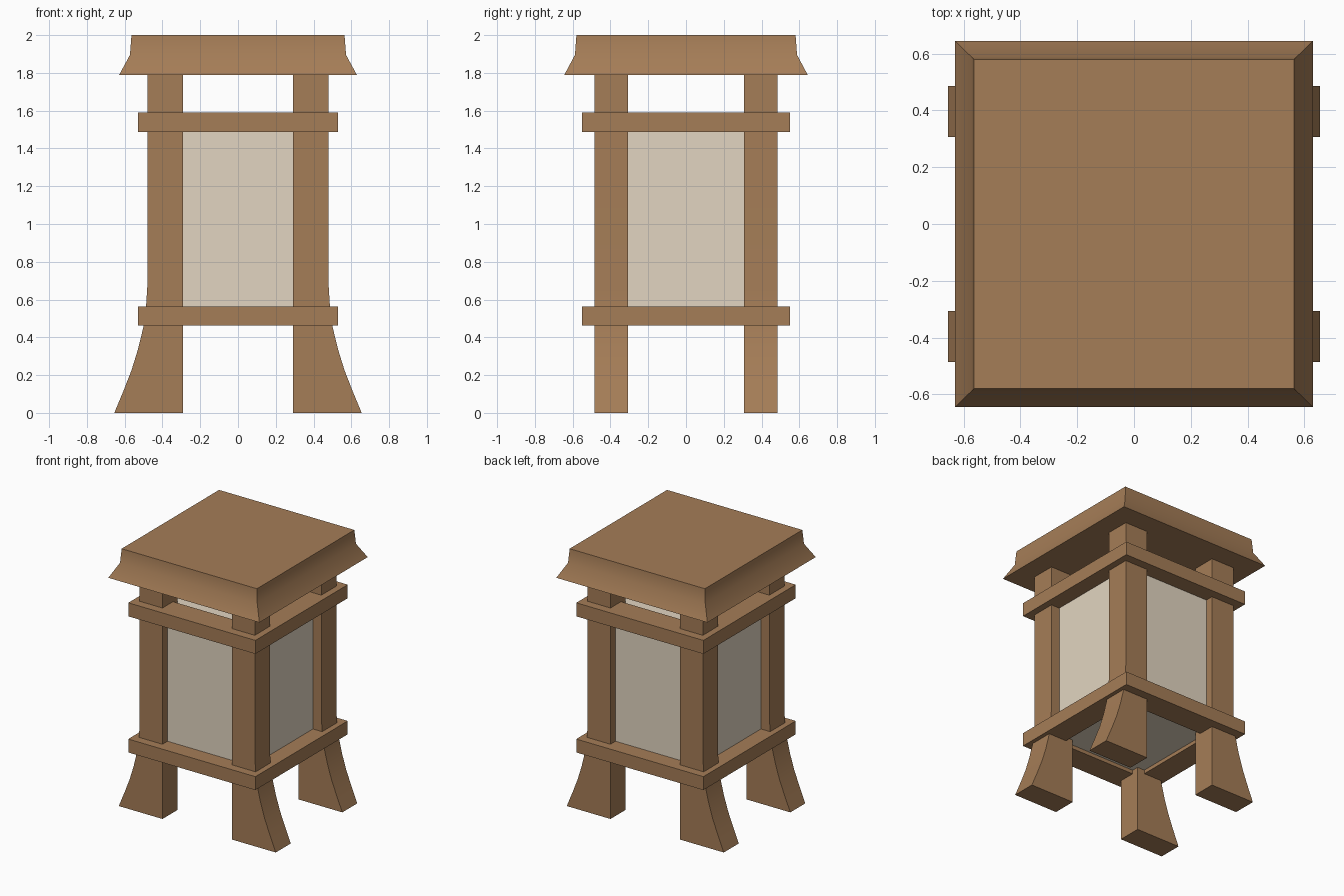
import bpy, bmesh, math

if "Cube" in bpy.data.objects:
    bpy.data.objects.remove(bpy.data.objects["Cube"])


def material(name, rgb):
    m = bpy.data.materials.new(name)
    m.diffuse_color = (*rgb, 1)
    m.use_nodes = True
    m.node_tree.nodes["Principled BSDF"].inputs["Base Color"].default_value = m.diffuse_color
    return m


wood = material("warm wood", (0.376, 0.205, 0.095))
paper = material("cream paper", (0.76, 0.665, 0.533))


def finish(name, bm, mat, smooth=False):
    bmesh.ops.recalc_face_normals(bm, faces=bm.faces)
    me = bpy.data.meshes.new(name)
    bm.to_mesh(me)
    bm.free()
    me.materials.append(mat)
    ob = bpy.data.objects.new(name, me)
    bpy.context.collection.objects.link(ob)
    if smooth:
        bpy.ops.object.select_all(action='DESELECT')
        ob.select_set(True)
        bpy.context.view_layer.objects.active = ob
        bpy.ops.object.shade_smooth_by_angle(angle=math.radians(30))
    return ob


def rect_loft(name, mat, sections, ring=False, smooth=False):
    """Skin rectangles (half x, half y, z); ring joins last to first, else ends are capped."""
    bm = bmesh.new()
    loops = [[bm.verts.new((sx * hx, sy * hy, z))
              for sx, sy in ((-1, -1), (1, -1), (1, 1), (-1, 1))]
             for hx, hy, z in sections]
    pairs = list(zip(loops, loops[1:]))
    if ring:
        pairs.append((loops[-1], loops[0]))
    else:
        bm.faces.new(loops[0])
        bm.faces.new(loops[-1])
    for a, b in pairs:
        for i in range(4):
            j = (i + 1) % 4
            bm.faces.new((a[i], a[j], b[j], b[i]))
    return finish(name, bm, mat, smooth)


# Posts with feet flaring outwards in x
flare = [(0.655, 0), (0.607, 0.115), (0.564, 0.225), (0.53, 0.335),
         (0.502, 0.45), (0.487, 0.56), (0.48, 0.67)]
profile = [(0.29, 0)] + flare + [(0.48, 1.79), (0.29, 1.79)]
for sx, side in ((-1, "left"), (1, "right")):
    for sy, end in ((-1, "front"), (1, "back")):
        bm = bmesh.new()
        face = bm.faces.new([bm.verts.new((sx * x, sy * 0.307, z)) for x, z in profile])
        ext = bmesh.ops.extrude_face_region(bm, geom=[face], use_keep_orig=True)
        moved = [g for g in ext["geom"] if isinstance(g, bmesh.types.BMVert)]
        bmesh.ops.translate(bm, verts=moved, vec=(0, sy * 0.178, 0))
        finish(f"{end}_{side}_post", bm, wood, True)

# Rail frames around the posts
for name, z0, z1 in (("lower_rail", 0.462, 0.563), ("upper_rail", 1.488, 1.59)):
    rect_loft(name, wood, [(0.53, 0.55, z0), (0.53, 0.55, z1),
                           (0.35, 0.36, z1), (0.35, 0.36, z0)], ring=True)

# Paper lantern box
rect_loft("paper_box", paper, [(0.41, 0.425, 0.49), (0.41, 0.425, 1.56)])

# Flared roof with flat top
rect_loft("roof", wood, [(0.63, 0.645, 1.788), (0.572, 0.588, 1.895), (0.564, 0.58, 2.0)],
          smooth=True)
